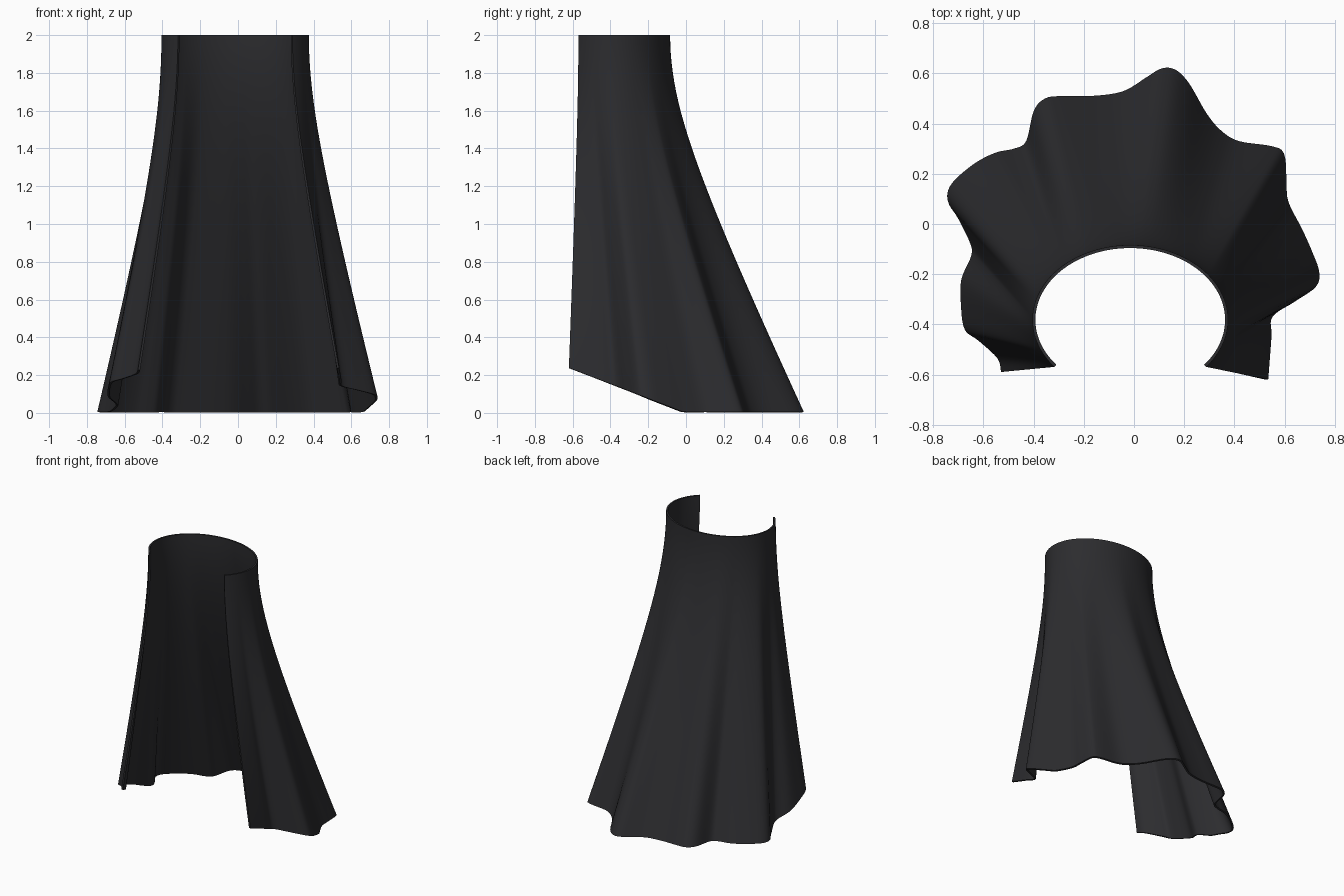
import bpy, math
from mathutils import Vector

if "Cube" in bpy.data.objects:
    bpy.data.objects.remove(bpy.data.objects["Cube"])

ROWS, STEPS = 40, 5

# Wavy hem seen from above, from the left front corner round the back to the right
HEM = [(-.53, -.59), (-.545, -.535), (-.62, -.465), (-.675, -.42), (-.69, -.32),
       (-.688, -.22), (-.65, -.13), (-.652, -.08), (-.70, .02), (-.738, .08),
       (-.742, .13), (-.71, .18), (-.63, .245), (-.55, .285), (-.48, .30),
       (-.43, .33), (-.40, .45), (-.355, .50), (-.29, .51), (-.18, .51),
       (-.08, .52), (-.02, .54), (.05, .585), (.11, .62), (.165, .615),
       (.22, .56), (.29, .44), (.35, .37), (.42, .33), (.55, .31),
       (.598, .28), (.608, .18), (.615, .09), (.67, -.02), (.71, -.11),
       (.738, -.19), (.725, -.25), (.64, -.31), (.552, -.37), (.548, -.45), (.535, -.62)]


def smooth_path(pts, steps):
    """Catmull-Rom curve through the points."""
    p = [Vector(q) for q in pts]
    p = [p[0]] + p + [p[-1]]
    out = []
    for i in range(1, len(p) - 2):
        a, b, c, d = p[i - 1:i + 3]
        for k in range(steps):
            t = k / steps
            out.append(0.5 * (2 * b + (c - a) * t + (2 * a - 5 * b + 4 * c - d) * t * t
                              + (3 * b - a - 3 * c + d) * t ** 3))
    return out + [p[-1]]


def flare(t):
    """Outward swing of the cloth: steep at the shoulders, straight lower down."""
    c = 0.3
    return (math.hypot(t, c) - c) / (math.hypot(1, c) - c)


hem = smooth_path(HEM, STEPS)
length = [0.0]
for a, b in zip(hem, hem[1:]):
    length.append(length[-1] + (b - a).length)

# Loft from the open oval collar line down to the hem
verts, faces = [], []
for h, s in zip(hem, length):
    ang = math.radians(219 - 258 * s / length[-1])
    top = Vector((-.015 + .39 * math.cos(ang), -.382 + .298 * math.sin(ang)))
    hem_z = max(.006, -.385 * h.y)
    for j in range(ROWS + 1):
        t = j / ROWS
        p = top.lerp(h, flare(t))
        verts.append((p.x, p.y, 2 + (hem_z - 2) * t))
n = ROWS + 1
for i in range(len(hem) - 1):
    for j in range(ROWS):
        a = i * n + j
        faces.append((a, a + n, a + n + 1, a + 1))

mesh = bpy.data.meshes.new("cape")
mesh.from_pydata(verts, [], faces)
cape = bpy.data.objects.new("cape", mesh)
bpy.context.collection.objects.link(cape)

# Cloth thickness, inwards
solid = cape.modifiers.new("thickness", 'SOLIDIFY')
solid.thickness = 0.012
solid.offset = -1

mat = bpy.data.materials.new("black_cloth")
mat.diffuse_color = (.025, .025, .028, 1)
mat.use_nodes = True
mat.node_tree.nodes["Principled BSDF"].inputs["Base Color"].default_value = mat.diffuse_color
mesh.materials.append(mat)

bpy.context.view_layer.objects.active = cape
cape.select_set(True)
bpy.ops.object.modifier_apply(modifier="thickness")
bpy.ops.object.shade_smooth_by_angle(angle=math.radians(40))
